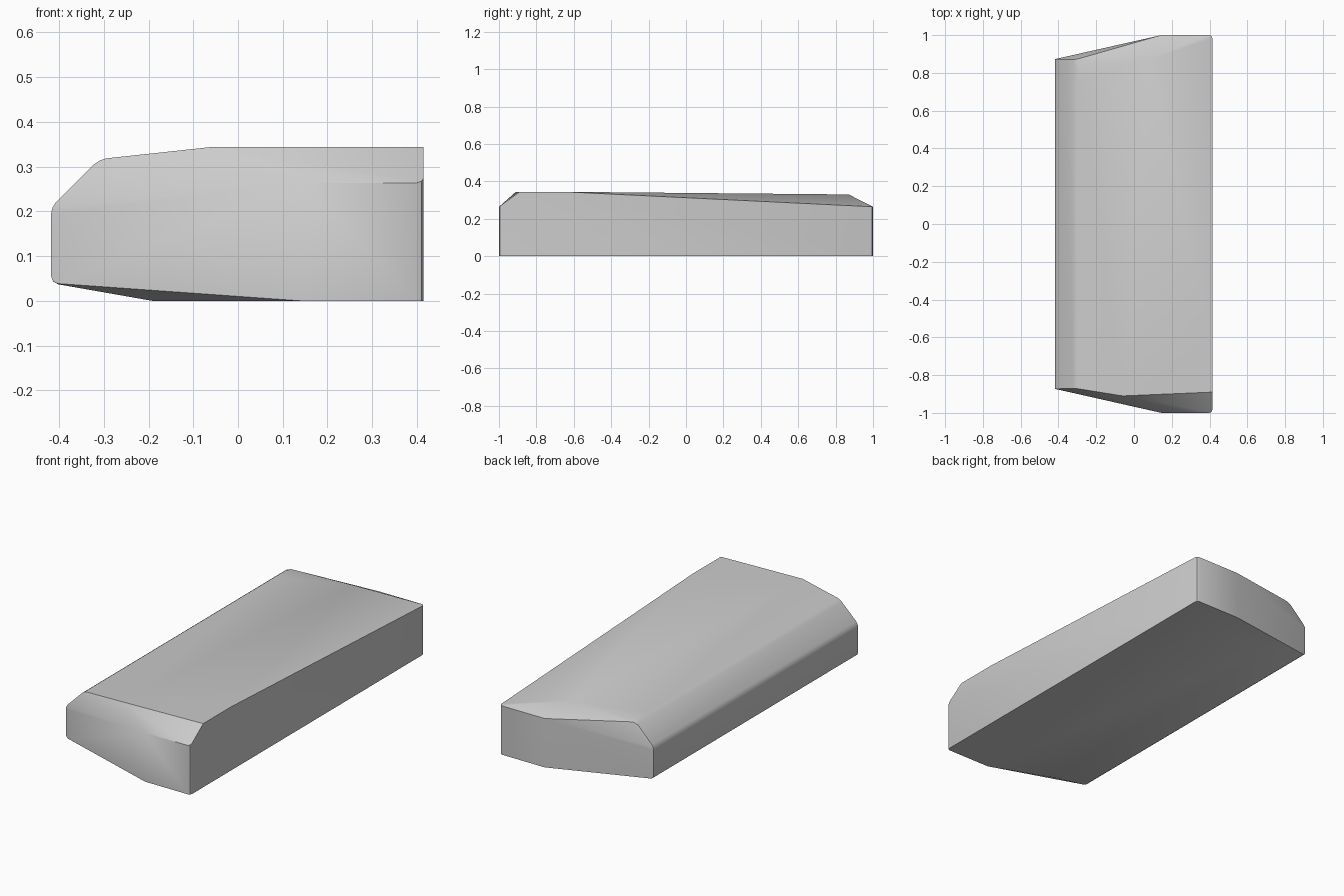
import bpy
import bmesh
import math

cube = bpy.data.objects.get("Cube")
if cube:
    bpy.data.objects.remove(cube, do_unlink=True)

# Plain grey finish
grey = bpy.data.materials.new("plain_grey")
grey.use_nodes = True
colour = (0.6, 0.6, 0.6, 1)
grey.diffuse_color = colour
grey.node_tree.nodes["Principled BSDF"].inputs["Base Color"].default_value = colour

# Square side and slanted ends, shared by front (-1) and back (1)
corners = []
for end in (-1, 1):
    for z in (0, 0.264):
        corners += [(0.415, end, z), (0.145, end, z)]
    corners += [
        (-0.418, end * 0.873, 0.04), (-0.418, end * 0.873, 0.21),
        (-0.31, end * 0.87, 0.317), (-0.19, end * 0.87, 0),
    ]
# Raised front of the top, falling away towards the back
corners += [(-0.06, -0.91, 0.344), (0.415, -0.89, 0.344),
            (0.415, -0.65, 0.344), (0.08, 0.87, 0.33)]

bm = bmesh.new()
for co in corners:
    bm.verts.new(co)
hull = bmesh.ops.convex_hull(bm, input=bm.verts[:])
loose = {v for v in hull["geom_interior"] + hull["geom_unused"]
         if isinstance(v, bmesh.types.BMVert)}
bmesh.ops.delete(bm, geom=list(loose), context="VERTS")
bmesh.ops.dissolve_limit(bm, angle_limit=math.radians(1),
                         verts=bm.verts[:], edges=bm.edges[:])


# Soften the long shaped edges and the upright square corners
def is_soft(edge):
    a, b = (v.co for v in edge.verts)
    d = (b - a).normalized()
    long_edge = abs(d.y) > 0.99 and max(a.x, b.x) < -0.25 and abs(a.x - b.x) < 0.02
    upright = abs(d.z) > 0.99 and min(a.x, b.x) > 0.4
    return long_edge or upright


bmesh.ops.bevel(bm, geom=[e for e in bm.edges if is_soft(e)], offset=0.016,
                segments=2, profile=0.5, affect="EDGES")
bmesh.ops.recalc_face_normals(bm, faces=bm.faces[:])

mesh = bpy.data.meshes.new("faceted_block")
bm.to_mesh(mesh)
bm.free()
mesh.materials.append(grey)
block = bpy.data.objects.new("faceted_block", mesh)
bpy.context.collection.objects.link(block)
bpy.ops.object.select_all(action="DESELECT")
block.select_set(True)
bpy.context.view_layer.objects.active = block
bpy.ops.object.shade_smooth_by_angle(angle=math.radians(30))
